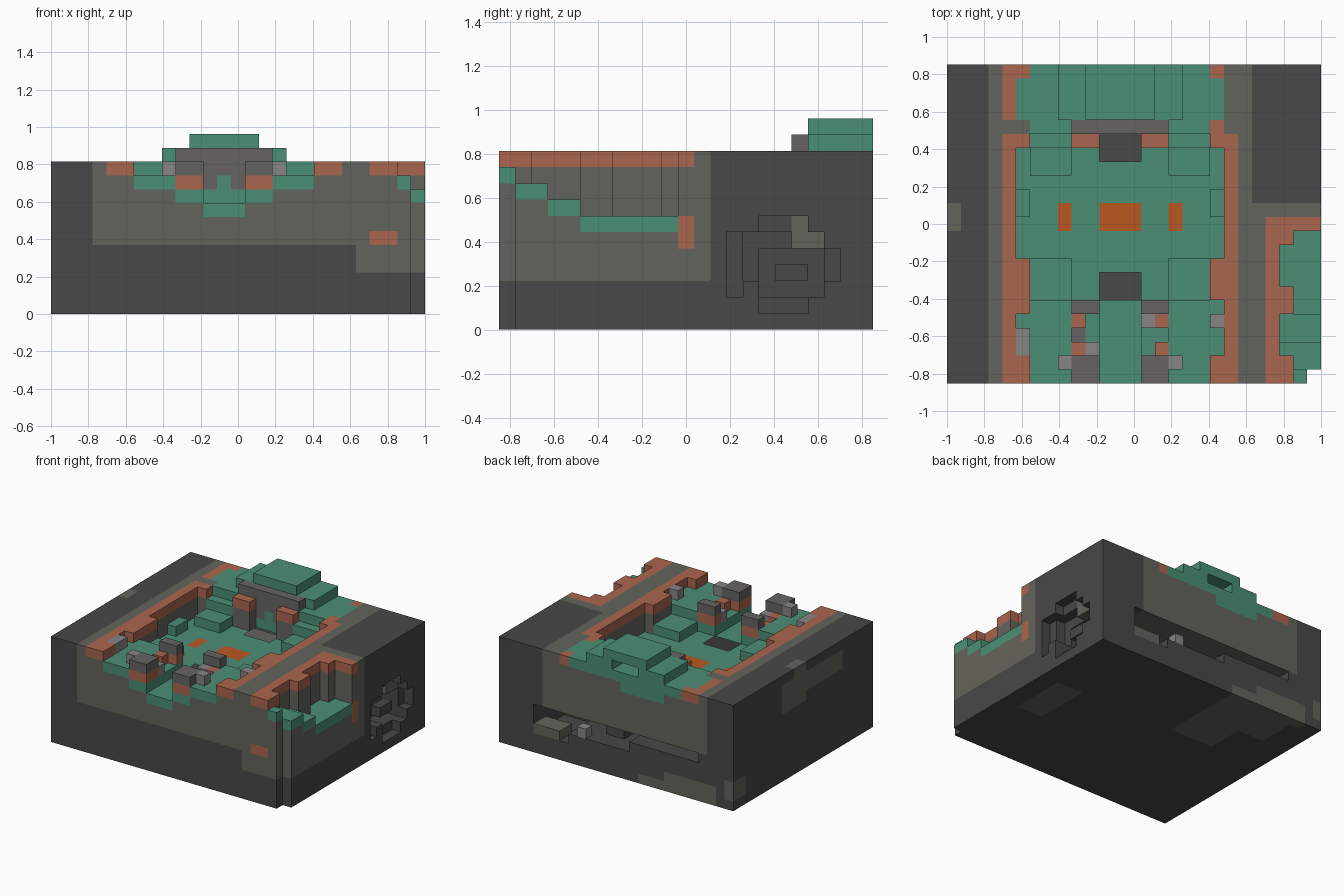
import bpy
import bmesh
from mathutils import Vector

NX, NY, NZ = 27, 23, 11
UNIT = 2 / NX
cells = {}        # (x, y, z) -> (part, colour)
open_tops = set()  # cells left open on top as vents

COLOURS = {
    "dark rock": (72, 72, 72),
    "olive stone": (100, 100, 92),
    "teal moss": (75, 143, 118),
    "rust clay": (170, 101, 78),
    "pillar stone": (101, 100, 97),
    "pale pebble": (134, 134, 134),
    "ember orange": (186, 89, 33),
}
ROCK, STONE, MOSS, CLAY, PILLAR, PEBBLE, EMBER = COLOURS


def linear(channel):
    c = channel / 255
    return ((c + 0.055) / 1.055) ** 2.4


def make_material(name, rgb):
    mat = bpy.data.materials.new(name)
    mat.use_nodes = True
    colour = [linear(c) for c in rgb] + [1.0]
    mat.diffuse_color = colour
    bsdf = mat.node_tree.nodes["Principled BSDF"]
    bsdf.inputs["Base Color"].default_value = colour
    bsdf.inputs["Roughness"].default_value = 0.9
    return mat


def span(v):
    return range(v, v + 1) if isinstance(v, int) else range(v[0], v[1] + 1)


def box(x, y, z):
    return [(i, j, k) for i in span(x) for j in span(y) for k in span(z)]


def fill(part, colour, x, y, z):
    for c in box(x, y, z):
        cells[c] = (part, colour)


def tint(colour, x, y, z):
    for c in box(x, y, z):
        if c in cells:
            cells[c] = (cells[c][0], colour)


def carve(x, y, z):
    for c in box(x, y, z):
        cells.pop(c, None)


def ground(x, y, height):
    """Lower the land to a height and cover it with moss."""
    carve(x, y, (height, NZ + 2))
    fill("moss_ground", MOSS, x, y, height - 1)


def rim(x, y):
    fill("clay_rim", CLAY, x, y, NZ - 1)


scene_cube = bpy.data.objects.get("Cube")
if scene_cube:
    bpy.data.objects.remove(scene_cube, do_unlink=True)

# Main block of rock with a stone body around the hollow
ALL_Y = (0, NY - 1)
fill("rock_block", ROCK, (0, NX - 1), ALL_Y, (0, NZ - 1))
tint(STONE, (3, 21), ALL_Y, (5, NZ))
tint(STONE, (22, 26), (0, 12), (3, NZ))

# Stone patches on the outer faces and underside
tint(STONE, 0, (5, 12), (8, 10))
tint(ROCK, 0, (5, 10), 10)
tint(STONE, 0, (11, 14), (7, 9))
tint(STONE, (2, 7), 22, (0, 1))
tint(STONE, 0, (21, 22), (1, 2))
tint(STONE, (3, 10), (18, 22), 0)
tint(STONE, (6, 10), (14, 17), 0)
tint(STONE, (22, 24), (8, 13), 0)

# Sunken hollow floor, lowest in the middle
ground((5, 19), (9, 16), 8)
ground((6, 18), 17, 10)
ground((9, 15), 17, 8)
ground((9, 15), (6, 8), 8)
ground((11, 13), (0, 5), 8)
for side in ((6, 8), (16, 18)):
    ground(side, (0, 5), 10)
    ground(side, (6, 8), 9)
    ground(side, (15, 16), 9)
ground(5, (2, 4), 10)
ground(19, (2, 5), 10)
for side in (5, 19):
    ground(side, (12, 13), 9)

# Clay rim round the hollow
for outer, inner in ((4, 5), (20, 19)):
    rim(outer, (0, 17))
    rim(inner, (0, 1))
    rim(inner, (6, 8))
    rim(inner, 17)
    rim(inner, 22)
rim(5, 5)
rim(4, (19, 22))
rim(19, 18)

# Front pillars, with low rubble between each pair
for x in ((9, 10), (14, 15)):
    ground(x, (0, 5), 9)
    for y in ((0, 1), 5):
        fill("front_pillars", CLAY, x, y, 9)
        fill("front_pillars", PILLAR, x, y, 10)
for x in (9, 15):
    for y in (2, 4):
        fill("clay_rubble", CLAY, x, y, 9)
tint(PILLAR, 9, 3, 8)

# Rear pillars
for x in ((9, 10), (14, 15)):
    fill("rear_pillars", PILLAR, x, 17, (8, 9))
    fill("rear_pillars", CLAY, x, 17, 10)

# Rear mound with its stone wall and a notch at the back
fill("rear_mound", MOSS, (6, 18), 18, 10)
fill("rear_mound", MOSS, (5, 19), (19, 21), 10)
fill("rear_mound", MOSS, (6, 18), 22, 10)
tint(MOSS, (8, 12), 22, 9)
fill("rear_mound", MOSS, (8, 16), (19, 22), 11)
fill("rear_mound", MOSS, (10, 14), (19, 22), 12)
fill("rear_wall", PILLAR, (9, 15), 18, (9, 11))
tint(MOSS, (9, 15), 18, 8)
tint(MOSS, 12, 18, 9)
carve((11, 13), (21, 22), 11)
tint(PILLAR, (11, 13), 20, 11)

# Loose pebbles
for x, y, z in ((8, 1, 10), (16, 1, 10), (10, 2, 9), (14, 4, 9),
                (19, 4, 10), (5, (2, 3), 10)):
    fill("pebbles", PEBBLE, x, y, z)

# Glowing floor patches and open vents
for x in (8, (11, 13), 16):
    fill("ember_patches", EMBER, x, (11, 12), 7)
for y in ((6, 7), (16, 17)):
    open_tops.update(box((11, 13), y, 7))

# Terraced recess in the right-hand corner, with clay edge
rim((23, 24), (0, 11))
rim((25, 26), 11)
for y, height in ((0, 10), ((1, 2), 9), ((3, 4), 8), ((5, 10), 7)):
    ground((25, 26), y, height)
ground(24, 2, 9)
ground(24, (3, 4), 8)
ground(24, (7, 9), 7)
tint(CLAY, 26, 11, (5, 6))
tint(CLAY, (23, 24), 0, 5)
carve(26, 0, (0, NZ))

# Side cave, deeper in the middle, with broken ledges
for z, y in ((1, (16, 18)), (2, (14, 19)), ((3, 4), (14, 20)),
             (5, (14, 19)), (6, (16, 18))):
    carve(26, y, z)
carve((24, 25), (16, 19), (2, 4))
carve(25, (15, 17), (3, 5))
fill("cave_ledges", ROCK, 25, (17, 18), 3)
fill("cave_ledges", ROCK, 26, 15, 2)
tint(STONE, 25, (16, 19), 5)
tint(STONE, 25, 18, 6)

# Rear cave, a long slot with a stepped floor
for x, z in (((4, 11), 4), ((12, 18), (3, 4)), ((19, 22), (2, 4))):
    carve(x, (18, 22), z)
fill("cave_ledges", STONE, (20, 22), (21, 22), 2)
fill("cave_ledges", ROCK, (14, 15), (19, 20), 3)
fill("cave_ledges", ROCK, (9, 10), 20, 4)
fill("pebbles", PEBBLE, 17, 22, 3)

# Turn the cells into one outer skin per part
materials = {n: make_material(n, rgb) for n, rgb in COLOURS.items()}
centre = Vector((NX / 2, NY / 2, 0))


def face_corners(cell, axis, sign):
    u, v = (axis + 1) % 3, (axis + 2) % 3
    loop = [(0, 0), (1, 0), (1, 1), (0, 1)]
    for a, b in loop if sign > 0 else reversed(loop):
        corner = list(cell)
        corner[axis] += sign > 0
        corner[u] += a
        corner[v] += b
        yield tuple(corner)


def build_part(part):
    bm = bmesh.new()
    verts = {}
    mesh = bpy.data.meshes.new(part)
    slots = []
    for cell, (owner, colour) in cells.items():
        if owner != part:
            continue
        if colour not in slots:
            slots.append(colour)
            mesh.materials.append(materials[colour])
        for axis in range(3):
            for sign in (-1, 1):
                near = list(cell)
                near[axis] += sign
                if tuple(near) in cells:
                    continue
                if axis == 2 and sign > 0 and cell in open_tops:
                    continue
                ring = []
                for c in face_corners(cell, axis, sign):
                    if c not in verts:
                        verts[c] = bm.verts.new((Vector(c) - centre) * UNIT)
                    ring.append(verts[c])
                bm.faces.new(ring).material_index = slots.index(colour)
    bm.to_mesh(mesh)
    bm.free()
    bpy.context.collection.objects.link(bpy.data.objects.new(part, mesh))


for part in sorted({owner for owner, _ in cells.values()}):
    build_part(part)
